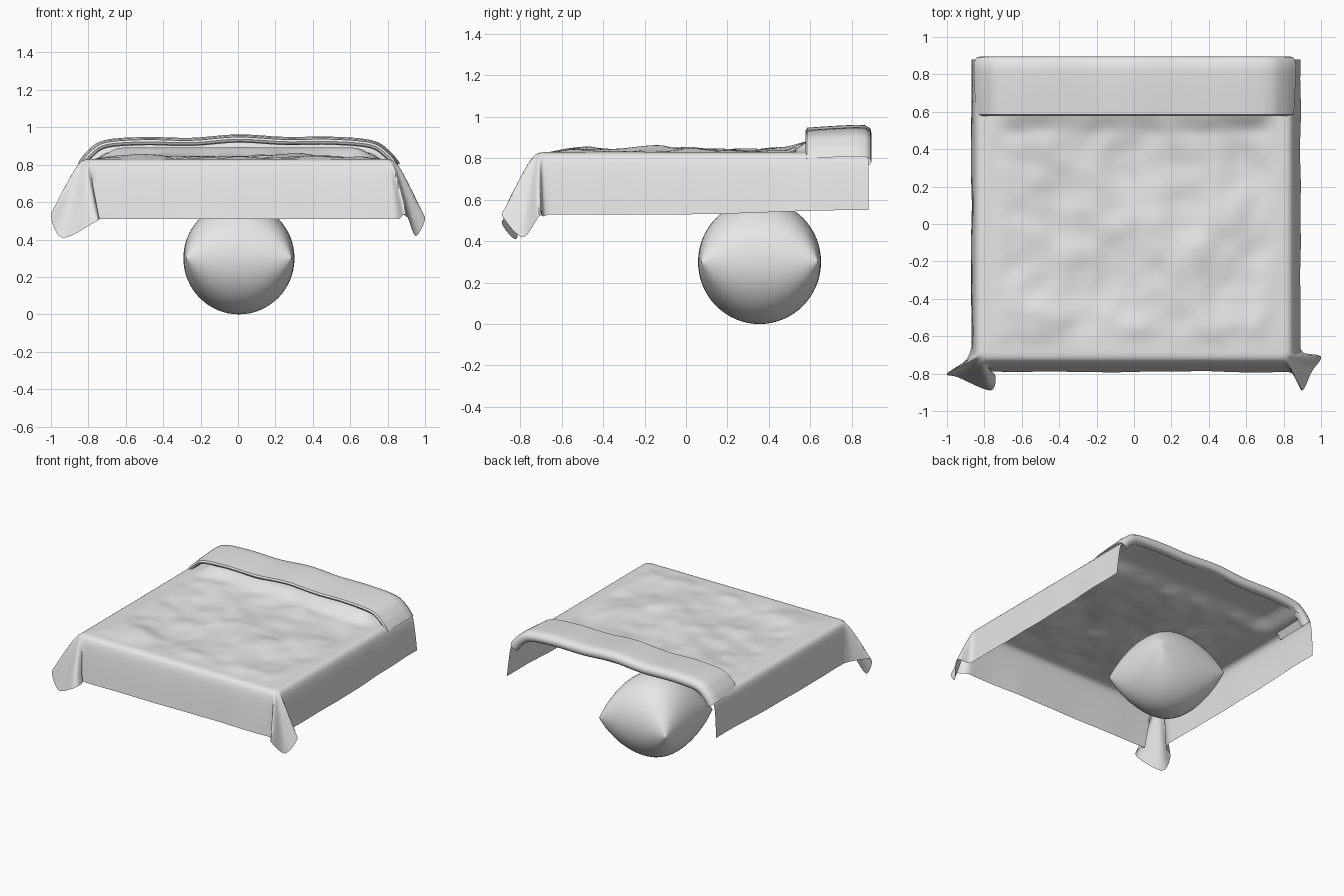
import bpy, bmesh, math
from mathutils import Vector, noise

cube = bpy.data.objects.get("Cube")
if cube:
    bpy.data.objects.remove(cube, do_unlink=True)

# One plain fabric colour
GREY = (0.8, 0.8, 0.8, 1)
fabric = bpy.data.materials.new("light_grey_fabric")
fabric.use_nodes = True
fabric.diffuse_color = GREY
fabric.node_tree.nodes["Principled BSDF"].inputs["Base Color"].default_value = GREY


def smooth(lo, hi, v):
    t = min(1, max(0, (v - lo) / (hi - lo)))
    return t * t * (3 - 2 * t)


def spline(points, t):
    """Smooth curve through the points, t from 0 to 1."""
    n = len(points) - 1
    i = min(int(t * n), n - 1)
    f = t * n - i
    p0, p1, p2, p3 = (Vector(points[min(max(k, 0), n)]) for k in range(i - 1, i + 3))
    return p1 + 0.5 * f * (p2 - p0 + f * (2 * p0 - 5 * p1 + 4 * p2 - p3
                                          + f * (3 * p1 - p0 - 3 * p2 + p3)))


def add_sheet(bm, rows):
    grid = [[bm.verts.new(p) for p in row] for row in rows]
    for r0, r1 in zip(grid, grid[1:]):
        for a, b, c, d in zip(r0, r0[1:], r1[1:], r1):
            bm.faces.new((a, b, c, d))


def finish(name, bm, angle):
    bmesh.ops.remove_doubles(bm, verts=bm.verts, dist=0.0005)
    mesh = bpy.data.meshes.new(name)
    bm.normal_update()
    bm.to_mesh(mesh)
    bm.free()
    mesh.materials.append(fabric)
    obj = bpy.data.objects.new(name, mesh)
    bpy.context.collection.objects.link(obj)
    bpy.ops.object.select_all(action="DESELECT")
    bpy.context.view_layer.objects.active = obj
    obj.select_set(True)
    bpy.ops.object.shade_smooth_by_angle(angle=math.radians(angle))


# Blanket: flat top, hanging sides and front, flared folds at the front corners
RIM_X, RIM_FRONT, BACK, TOP = 0.79, -0.68, 0.88, 0.83
STEPS = 16
HEM_LEFT = [(0.89, -0.66, 0.53), (0.91, -0.69, 0.52), (1.0, -0.71, 0.52),
            (0.95, -0.79, 0.42), (0.90, -0.89, 0.53), (0.86, -0.81, 0.51),
            (0.82, -0.79, 0.51)]
HEM_RIGHT = [(-0.87, -0.66, 0.53), (-0.90, -0.73, 0.53), (-1.0, -0.80, 0.54),
             (-0.94, -0.82, 0.41), (-0.77, -0.89, 0.49), (-0.74, -0.82, 0.51),
             (-0.76, -0.79, 0.51)]


def top_point(x, y):
    edge = smooth(0, 0.15, min(RIM_X - abs(x), y - RIM_FRONT))
    bump = noise.noise((x * 3.2, y * 3.2, 4.7)) + 0.4 * noise.noise((x * 8, y * 8, 1.3))
    raised = 0.055 * smooth(0.48, 0.62, y) * (1 - smooth(0.62, 0.78, abs(x)))
    z = TOP + edge * (0.006 + 0.032 * bump * (1 - smooth(0.5, 0.6, y))) + raised
    return Vector((x, y, z))


def blanket_point(i, j):
    """i runs across, j from the front hem to the back; both count drape steps."""
    x = max(-1, min(1, i)) * RIM_X
    y = RIM_FRONT + max(0, j) * (BACK - RIM_FRONT)
    side, front = max(0, abs(i) - 1), max(0, -j)
    rim = top_point(x, y)
    if side == 0 and front == 0:
        return rim
    sx = 1 if x > 0 else -1
    wave = 0.006 * noise.noise((x * 4, y * 4, 9))
    if side and front:
        turn = math.atan2(front, side) / (math.pi / 2)
        hem = spline(HEM_LEFT if sx > 0 else HEM_RIGHT, turn)
        bend = Vector((x + sx * 0.07 * math.cos(turn * math.pi / 2),
                       y - 0.07 * math.sin(turn * math.pi / 2), TOP))
    elif side:
        hem = Vector((0.89 if sx > 0 else -0.87, y + 0.02 * (1 - smooth(-0.68, -0.3, y)),
                      0.53 + 0.02 * smooth(0, 0.8, y)))
        hem.x += wave
        bend = Vector((x + sx * 0.07, y, rim.z))
    else:
        hem = Vector((x + 0.03, -0.79 + wave, 0.51))
        bend = Vector((x, y - 0.07, TOP))
    t = max(side, front)
    w = 2.5 * 2 * t * (1 - t)
    a, c = (1 - t) ** 2, t * t
    return (rim * a + bend * w + hem * c) / (a + w + c)


drape = [k / STEPS for k in range(1, STEPS + 1)]
flat = [k / 32 - 1 for k in range(65)]
across = [-1 - d for d in reversed(drape)] + flat + [1 + d for d in drape]
along = [-d for d in reversed(drape)] + [k / 60 for k in range(61)]
bm = bmesh.new()
add_sheet(bm, [[blanket_point(i, j) for i in across] for j in along])
finish("blanket", bm, 60)

# Turned-down band: a rounded strip bent over the back edge of the blanket
ARCH = [(-0.845, 0, 0.80), (-0.80, 0, 0.86), (-0.71, 0, 0.918), (-0.5, 0, 0.934),
        (-0.25, 0, 0.93), (0, 0, 0.948), (0.25, 0, 0.935), (0.5, 0, 0.936),
        (0.71, 0, 0.918), (0.80, 0, 0.865), (0.855, 0, 0.80)]
SECTION = [(0.84, -0.03), (0.585, -0.025), (0.578, -0.012), (0.585, 0), (0.70, 0.008),
           (0.82, 0.014), (0.865, 0.012), (0.89, -0.003), (0.895, -0.025),
           (0.89, -0.045), (0.875, -0.058), (0.84, -0.055)]
rows = []
for k in range(81):
    t = k / 80
    p = spline(ARCH, t)
    d = spline(ARCH, min(1, t + 0.01)) - spline(ARCH, max(0, t - 0.01))
    normal = Vector((-d.z, 0, d.x)).normalized()
    rows.append([p + normal * off + Vector((0, y, 0)) for y, off in SECTION])
bm = bmesh.new()
add_sheet(bm, rows)
finish("turned_down_band", bm, 50)

# Pillow: a plump square cushion with a pinched seam around the middle
HALF, CENTRE, N = 0.297, Vector((0.005, 0.355, 0.3)), 32


def pillow_point(u, v, sign):
    u, v = math.sin(u * math.pi / 2), math.sin(v * math.pi / 2)
    pinch = 1 - 0.055 * (u * v) ** 2
    z = 0.3 * math.sqrt(max(0, (1 - u * u) * (1 - v * v)))
    return CENTRE + Vector((u * HALF * pinch, v * HALF * pinch, sign * z))


bm = bmesh.new()
ticks = [k * 2 / N - 1 for k in range(N + 1)]
for sign in (1, -1):
    add_sheet(bm, [[pillow_point(u, v, sign) for u in ticks[::sign]] for v in ticks])
finish("pillow", bm, 60)
